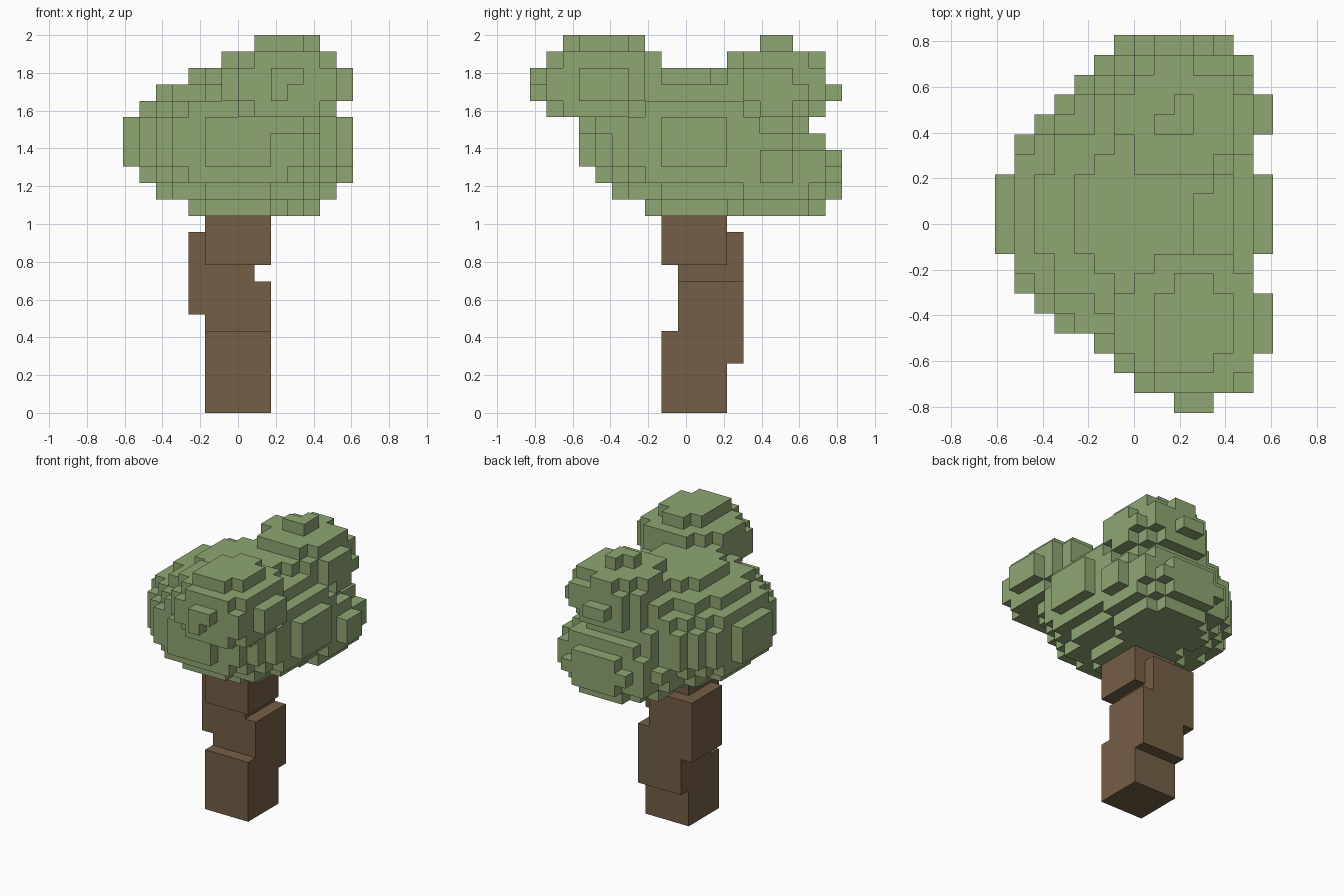
import bpy, bmesh, math
from mathutils import Vector

cube = bpy.data.objects.get("Cube")
if cube:
    bpy.data.objects.remove(cube, do_unlink=True)

S = 2 / 23  # edge length of one block


def material(name, rgb):
    m = bpy.data.materials.new(name)
    m.use_nodes = True
    m.diffuse_color = (*rgb, 1)
    bsdf = m.node_tree.nodes["Principled BSDF"]
    bsdf.inputs["Base Color"].default_value = (*rgb, 1)
    bsdf.inputs["Roughness"].default_value = 0.9
    return m


def block_object(name, cells, mat):
    """Outer skin of a set of unit blocks, with flat areas merged."""
    bm = bmesh.new()
    verts = {}

    def vert(p):
        if p not in verts:
            x, y, z = p
            verts[p] = bm.verts.new((x * S, (y - 0.5) * S, z * S))
        return verts[p]

    for c in cells:
        for axis in range(3):
            for side in (0, 1):
                n = list(c)
                n[axis] += 2 * side - 1
                if tuple(n) in cells:
                    continue
                u, v = (axis + 1) % 3, (axis + 2) % 3
                ring = []
                for du, dv in ((0, 0), (1, 0), (1, 1), (0, 1)):
                    p = list(c)
                    p[axis] += side
                    p[u] += du
                    p[v] += dv
                    ring.append(vert(tuple(p)))
                bm.faces.new(ring if side else ring[::-1])
    bmesh.ops.dissolve_limit(bm, angle_limit=math.radians(1),
                             verts=bm.verts, edges=bm.edges)
    mesh = bpy.data.meshes.new(name)
    bm.to_mesh(mesh)
    bm.free()
    mesh.materials.append(mat)
    obj = bpy.data.objects.new(name, mesh)
    bpy.context.collection.objects.link(obj)
    return obj


def box_cells(x, y, z):
    return {(i, j, k) for i in range(*x) for j in range(*y) for k in range(*z)}


def blob_cells(centre, radii):
    """Blocks whose middle lies inside an ellipsoid (y middles are whole)."""
    cells = set()
    for c in box_cells((-8, 8), (-10, 11), (12, 23)):
        d = Vector((c[0] + 0.5, c[1], c[2] + 0.5)) - Vector(centre)
        if sum((a / r) ** 2 for a, r in zip(d, radii)) < 1:
            cells.add(c)
    return cells


bark = material("bark brown", (0.175, 0.114, 0.060))
leaf = material("leaf green", (0.275, 0.381, 0.171))

# Trunk: four staggered, overlapping blocks
trunk = box_cells((-2, 2), (-1, 3), (0, 5))
trunk |= box_cells((-2, 2), (0, 4), (3, 8))
trunk |= box_cells((-3, 1), (0, 4), (6, 11))
trunk |= box_cells((-2, 2), (-1, 3), (9, 12))
block_object("trunk", trunk, bark)

# Canopy: a wide main blob with three smaller ones
canopy = blob_cells((0, 0.5, 16.5), (6.895, 6.895, 4.43))   # main
canopy |= blob_cells((2.9, -5.1, 20.15), (4.04, 4.04, 2.91))  # upper front
canopy |= blob_cells((2.2, 5.3, 19.7), (3.78, 3.78, 2.87))    # upper back
canopy |= blob_cells((1.9, 5.5, 14.7), (4.9, 4.2, 3.1))       # lower back
block_object("canopy", canopy, leaf)
